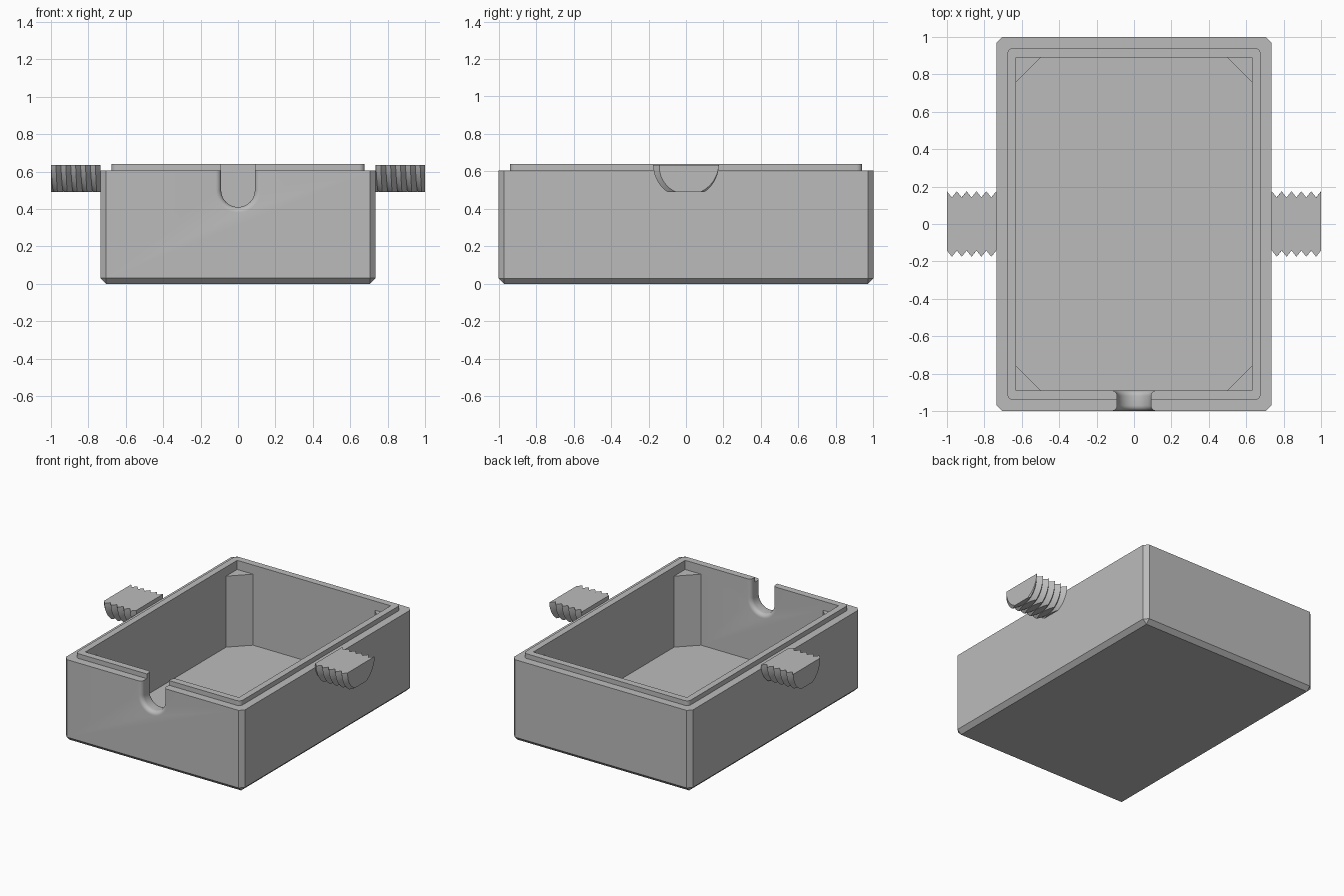
import bpy, bmesh
from math import sin, cos, pi
from mathutils import Vector

cube = bpy.data.objects.get("Cube")
if cube:
    bpy.data.objects.remove(cube, do_unlink=True)

GREY = (0.5, 0.5, 0.5, 1)
grey = bpy.data.materials.new("plain_grey")
grey.use_nodes = True
grey.diffuse_color = GREY
grey.node_tree.nodes["Principled BSDF"].inputs["Base Color"].default_value = GREY

WALL_X, WALL_Y = 0.735, 1.0       # outer half sizes
CAVITY_X, CAVITY_Y = 0.63, 0.89   # inner half sizes


def finish(bm, name):
    bmesh.ops.recalc_face_normals(bm, faces=bm.faces)
    mesh = bpy.data.meshes.new(name)
    bm.to_mesh(mesh)
    bm.free()
    mesh.materials.append(grey)
    obj = bpy.data.objects.new(name, mesh)
    bpy.context.collection.objects.link(obj)
    return obj


def block(name, hx, hy, z0, z1, bevel=0, segments=1, bevel_bottom=False):
    """Box with bevelled upright edges and, if asked, bevelled bottom edges."""
    bm = bmesh.new()
    bmesh.ops.create_cube(bm, size=2)
    for v in bm.verts:
        v.co = (v.co.x * hx, v.co.y * hy, z1 if v.co.z > 0 else z0)
    if bevel:
        edges = [e for e in bm.edges
                 if abs(e.verts[0].co.z - e.verts[1].co.z) > 0.01
                 or (bevel_bottom and max(v.co.z for v in e.verts) < z0 + 0.01)]
        bmesh.ops.bevel(bm, geom=edges, offset=bevel, segments=segments,
                        profile=0.5, affect='EDGES')
    return finish(bm, name)


def loft(name, rings):
    """Closed solid through rings of equal length."""
    bm = bmesh.new()
    rows = [[bm.verts.new(p) for p in ring] for ring in rings]
    n = len(rows[0])
    for a, b in zip(rows, rows[1:]):
        for i in range(n):
            j = (i + 1) % n
            bm.faces.new((a[i], a[j], b[j], b[i]))
    bm.faces.new(rows[0])
    bm.faces.new(rows[-1])
    return finish(bm, name)


def combine(obj, other, operation):
    mod = obj.modifiers.new(operation.lower(), 'BOOLEAN')
    mod.operation, mod.object, mod.solver = operation, other, 'EXACT'
    bpy.context.view_layer.objects.active = obj
    bpy.ops.object.modifier_apply(modifier=mod.name)
    bpy.data.objects.remove(other, do_unlink=True)


def smooth(obj):
    bpy.ops.object.select_all(action='DESELECT')
    obj.select_set(True)
    bpy.context.view_layer.objects.active = obj
    bpy.ops.object.shade_smooth_by_angle(angle=pi / 6)


# Open box with raised inner lip
body = block("box_body", WALL_X, WALL_Y, 0, 0.605, 0.03, 1, True)
combine(body, block("lip", 0.677, 0.94, 0.5, 0.64, 0.03, 6), 'UNION')
combine(body, block("cavity", CAVITY_X, CAVITY_Y, 0.045, 0.8), 'DIFFERENCE')

# Triangular posts in the inner corners, sunk slightly into the walls
LEG, SINK = 0.13, 0.03
for sx in (-1, 1):
    for sy in (-1, 1):
        x, y = CAVITY_X + SINK, CAVITY_Y + SINK
        side = LEG + 2 * SINK
        tri = [(x, y), (x - side, y), (x, y - side)]
        post = loft("corner_post", [[(sx * px, sy * py, z) for px, py in tri]
                                    for z in (0.02, 0.572)])
        combine(body, post, 'UNION')

# Cable notch in the front wall with rounded inner and outer edges
RADIUS, FILLET = 0.09, 0.03


def u_ring(y, grow):
    r = RADIUS + grow
    arc = [(r * cos(a), y, 0.5 + r * sin(a))
           for a in (pi + pi * i / 24 for i in range(25))]
    return [(-r, y, 0.8)] + arc + [(r, y, 0.8)]


steps = [pi / 2 * i / 6 for i in range(7)]
outer = [(-WALL_Y + FILLET - FILLET * sin(a), FILLET * (1 - cos(a)))
         for a in reversed(steps)]
inner = [(-CAVITY_Y - FILLET + FILLET * sin(a), FILLET * (1 - cos(a)))
         for a in steps]
stations = [(-WALL_Y - 0.02, FILLET)] + outer + inner + [(-CAVITY_Y + 0.02, FILLET)]
combine(body, loft("notch", [u_ring(y, g) for y, g in stations]), 'DIFFERENCE')
smooth(body)

# Threaded half-round side pegs with a flattened underside
CREST, ROOT, PITCH, TOP = 0.175, 0.142, 2 / 38, 0.635


def peg(name, x0, x1):
    first, last = int(x0 / PITCH * 2) - 4, int(x1 / PITCH * 2) + 4
    rings = []
    for k in range(first, last):
        r = ROOT if k % 2 else CREST
        angles = [pi + pi * i / 32 for i in range(33)]
        rings.append([(PITCH * (k / 2 + a / (2 * pi)), r * cos(a), TOP + r * sin(a))
                      for a in angles])
    obj = loft(name, rings)
    bm = bmesh.new()
    bm.from_mesh(obj.data)
    for co, no in (((x0, 0, 0), (-1, 0, 0)), ((x1, 0, 0), (1, 0, 0)),
                   ((0, 0, 0.49), (0, 0, -1))):
        bmesh.ops.bisect_plane(bm, geom=bm.verts[:] + bm.edges[:] + bm.faces[:],
                               plane_co=Vector(co), plane_no=Vector(no),
                               clear_outer=True)
        bmesh.ops.holes_fill(bm, edges=[e for e in bm.edges if e.is_boundary])
    bmesh.ops.recalc_face_normals(bm, faces=bm.faces)
    bm.to_mesh(obj.data)
    bm.free()
    smooth(obj)


peg("left_threaded_peg", WALL_X, 1)
peg("right_threaded_peg", -1, -WALL_X)
